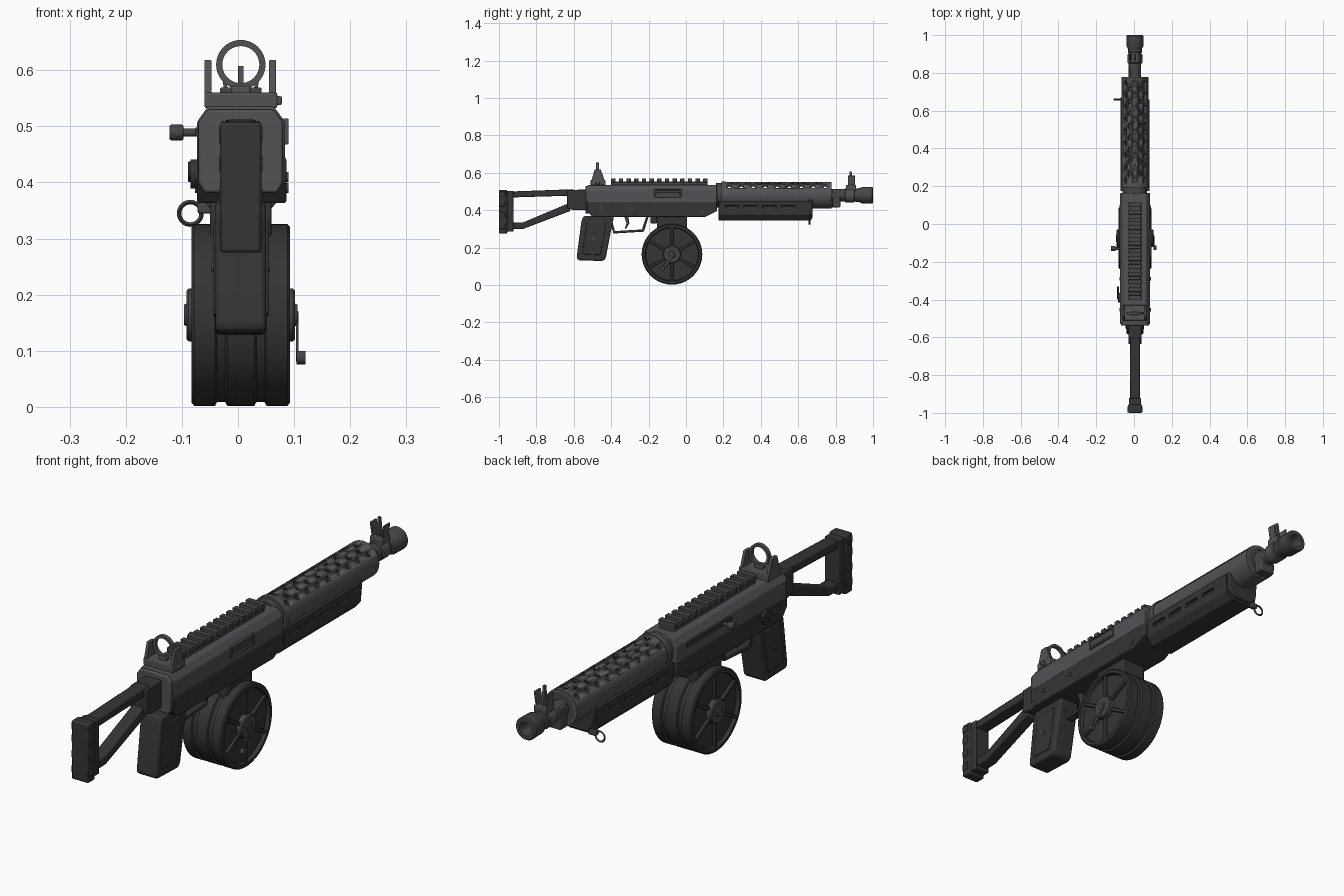
import bpy, bmesh, math
from mathutils import Vector, Matrix

if "Cube" in bpy.data.objects:
    bpy.data.objects.remove(bpy.data.objects["Cube"])

C = 0.005       # centre plane of the body
BORE = 0.48     # height of the barrel axis


def material(name, r, g, b):
    m = bpy.data.materials.new(name)
    m.use_nodes = True
    m.diffuse_color = (r, g, b, 1)
    m.node_tree.nodes["Principled BSDF"].inputs["Base Color"].default_value = (r, g, b, 1)
    return m


GREY = material("gunmetal grey", 0.085, 0.085, 0.09)
STEEL = material("dark steel", 0.06, 0.06, 0.062)
BLACK = material("black polymer", 0.035, 0.035, 0.035)


def finish(name, bm, mat, bevel=0.0):
    bmesh.ops.recalc_face_normals(bm, faces=bm.faces)
    me = bpy.data.meshes.new(name)
    bm.to_mesh(me)
    bm.free()
    me.materials.append(mat)
    ob = bpy.data.objects.new(name, me)
    bpy.context.collection.objects.link(ob)
    if bevel:
        mod = ob.modifiers.new("edge_bevel", "BEVEL")
        mod.width, mod.segments, mod.limit_method = bevel, 2, "ANGLE"
    bpy.ops.object.select_all(action="DESELECT")
    ob.select_set(True)
    bpy.context.view_layer.objects.active = ob
    bpy.ops.object.shade_smooth_by_angle(angle=math.radians(35))
    return ob


def place(axis, u, v, t):
    return (t, u, v) if axis == "x" else (u, t, v)


def add_prism(bm, axis, pts, a, b):
    """Extrude an outline: (y, z) along x, or (x, z) along y."""
    lo = [bm.verts.new(place(axis, u, v, a)) for u, v in pts]
    hi = [bm.verts.new(place(axis, u, v, b)) for u, v in pts]
    bm.faces.new(lo)
    bm.faces.new(hi[::-1])
    for i in range(len(pts)):
        j = (i + 1) % len(pts)
        bm.faces.new((lo[i], hi[i], hi[j], lo[j]))


def prism(name, axis, pts, a, b, mat, bevel=0.004):
    bm = bmesh.new()
    add_prism(bm, axis, pts, a, b)
    return finish(name, bm, mat, bevel)


def rect(u0, u1, v0, v1):
    return [(u0, v0), (u1, v0), (u1, v1), (u0, v1)]


def boxes(name, specs, mat, bevel=0.003):
    """Several boxes in one object, each x0, x1, y0, y1, z0, z1."""
    bm = bmesh.new()
    for x0, x1, y0, y1, z0, z1 in specs:
        add_prism(bm, "x", rect(y0, y1, z0, z1), x0, x1)
    return finish(name, bm, mat, bevel)


def lathe(name, axis, cu, cv, profile, mat, seg=40, closed=False):
    """Turn a profile of (position, radius) about an axis."""
    bm = bmesh.new()
    rings = []
    for t, r in profile:
        angles = [2 * math.pi * k / seg for k in range(seg)]
        rings.append([bm.verts.new(place(axis, cu + r * math.cos(a), cv + r * math.sin(a), t)) for a in angles])
    pairs = list(zip(rings, rings[1:])) + ([(rings[-1], rings[0])] if closed else [])
    for p, q in pairs:
        for k in range(seg):
            n = (k + 1) % seg
            bm.faces.new((p[k], p[n], q[n], q[k]))
    if not closed:
        bm.faces.new(rings[0])
        bm.faces.new(rings[-1])
    return finish(name, bm, mat)


def rod(name, axis, cu, cv, a, b, r, mat, seg=24):
    return lathe(name, axis, cu, cv, [(a, r), (b, r)], mat, seg)


def carve(ob, cutter):
    mod = ob.modifiers.new("cut", "BOOLEAN")
    mod.operation, mod.solver, mod.object = "DIFFERENCE", "EXACT", cutter
    bpy.context.view_layer.objects.active = ob
    bpy.ops.object.modifier_move_to_index(modifier="cut", index=0)
    bpy.ops.object.modifier_apply(modifier="cut")
    bpy.data.objects.remove(cutter)


# Skeleton stock
boxes("butt_pad", [(C - .037, C + .037, -1, -.955, .275, .508)], BLACK, .006)
boxes("butt_pad_ribs", [(C - .039, C + .039, -.998, -.965, z, z + .03) for z in (.3, .36, .42, .47)], BLACK)
boxes("stock_upright", [(C - .032, C + .032, -.957, -.922, .285, .503)], BLACK)
prism("stock_top_bar", "x", [(-.93, .468), (-.93, .5), (-.6, .512), (-.6, .478)], C - .027, C + .027, BLACK)
prism("stock_lower_strut", "x", [(-.93, .298), (-.87, .3), (-.62, .395), (-.62, .44), (-.875, .333), (-.93, .333)],
      C - .025, C + .025, BLACK)
prism("stock_mount", "x", [(-.635, .41), (-.6, .4), (-.53, .4), (-.53, .51), (-.635, .508)], C - .035, C + .035, BLACK)

# Receiver
prism("lower_receiver", "x", [(-.53, .4), (-.5, .363), (.1, .363), (.165, .395), (.165, .445), (-.53, .445)],
      C - .078, C + .081, BLACK)
prism("upper_receiver", "y", [(-.073, .44), (-.073, .508), (-.054, .535), (.064, .535), (.084, .508), (.084, .44)],
      -.525, .165, GREY, .003)
prism("receiver_rear_cap", "y", [(-.06, .382), (-.07, .4), (-.07, .508), (-.053, .53), (.063, .53), (.08, .508),
                                 (.08, .4), (.07, .382)], -.538, -.515, GREY)
boxes("ejection_port_frame", [(.08, .09, -.17, -.025, z, z + .008) for z in (.468, .506)]
      + [(.08, .09, y, y + .008, .468, .514) for y in (-.17, -.033)], GREY, .002)
boxes("ejection_port_door", [(.08, .087, -.162, -.033, .478, .496)], STEEL, .001)
boxes("handle_slot", [(-.076, -.07, -.18, .1, .482, .498)], BLACK, 0)
for i, (y, z) in enumerate([(-.455, .41), (-.29, .41), (.09, .39)]):
    rod(f"receiver_pin_{i}", "x", y, z, -.077, .09, .009, STEEL, 16)
rod("selector_disc", "x", -.39, .415, -.085, -.07, .026, BLACK)
prism("selector_lever", "x", [(-.4, .41), (-.385, .4), (-.33, .428), (-.335, .438)], -.089, -.08, BLACK, .002)
rod("charging_handle_stem", "x", -.13, .489, -.1, -.06, .007, STEEL, 16)
lathe("charging_handle_knob", "x", -.13, .489, [(-.122, .012), (-.119, .014), (-.1, .014), (-.097, .012)], STEEL, 20)

# Top rail
boxes("rail_base", [(C - .032, C + .032, -.4, .115, .533, .552)], STEEL)
boxes("rail_teeth", [(C - .037, C + .037, -.4 + i * .041, -.377 + i * .041, .549, .569) for i in range(13)],
      STEEL, .002)

# Rear sight
boxes("rear_sight_base", [(-.06, .07, -.51, -.43, .533, .56), (.06, .078, -.48, -.46, .538, .554)], GREY)
for side, x in (("right", -.06), ("left", .055)):
    prism(f"rear_sight_ear_{side}", "x", [(-.508, .55), (-.488, .618), (-.456, .618), (-.432, .55)], x, x + .013, GREY, .002)
lathe("rear_sight_ring", "y", C, .61, [(-.48, .033), (-.48, .044), (-.465, .044), (-.465, .033)], GREY, 40, True)
boxes("rear_sight_ring_foot", [(C - .017, C + .017, -.485, -.46, .555, .572)], GREY)

# Drum magazine, its spokes, hubs and crank
DY, DZ = -.075, .164
half = [(-.074, .02), (-.074, .14), (-.088, .144), (-.088, .156), (-.083, .162), (-.046, .162), (-.042, .155),
        (-.028, .155), (-.024, .162)]
lathe("drum", "x", DY, DZ, [(C + t, r) for t, r in half] + [(C - t, r) for t, r in reversed(half)], BLACK, 64)
bm = bmesh.new()
for side in (-1, 1):
    for k in range(6):
        turn = Matrix.Rotation(math.radians(60 * k + 30), 4, "X")
        shift = Matrix.Translation((C + side * .078, DY, DZ))
        bmesh.ops.create_cube(bm, size=1, matrix=shift @ turn @ Matrix.Translation((0, .09, 0))
                              @ Matrix.Diagonal((.014, .11, .014, 1)))
finish("drum_spokes", bm, BLACK, .002)
for side, name in ((-1, "right"), (1, "left")):
    lathe(f"drum_hub_{name}", "x", DY, DZ,
          [(C + side * t, r) for t, r in ((.07, .047), (.093, .047), (.097, .043), (.097, .02), (.101, .018))], STEEL)
prism("crank_arm", "x", [(-.07, .172), (-.125, .098), (-.135, .085), (-.118, .08), (-.062, .158)], .103, .108, STEEL, .002)
rod("crank_knob", "x", -.126, .088, .104, .12, .012, STEEL, 20)
boxes("magazine_tower", [(C - .055, C + .055, -.155, .005, .29, .368)], BLACK, .006)
boxes("magazine_catch", [(C - .02, C + .02, -.19, -.155, .33, .368)], BLACK)

# Grip and trigger
prism("grip", "x", [(-.55, .368), (-.56, .335), (-.585, .145), (-.575, .132), (-.445, .128), (-.43, .14), (-.405, .27),
                    (-.385, .368)], C - .045, C + .045, BLACK, .01)
prism("grip_panels", "x", [(-.53, .335), (-.556, .165), (-.457, .16), (-.427, .335)], C - .049, C + .049, BLACK, .003)
for side in (-1, 1):
    rod(f"grip_screw_{side}", "x", -.495, .25, C, C + side * .052, .009, STEEL, 16)
prism("trigger_guard", "x", [(-.405, .365), (-.405, .335), (-.388, .275), (-.225, .285), (-.2, .365), (-.213, .365),
                             (-.235, .297), (-.38, .288), (-.393, .335), (-.393, .365)], C - .017, C + .017, BLACK, .002)
prism("trigger", "x", [(-.33, .365), (-.318, .33), (-.328, .302), (-.32, .3), (-.303, .33), (-.308, .365)],
      C - .008, C + .008, STEEL, .002)

# Perforated barrel shroud
shroud = lathe("barrel_shroud", "y", C, BORE, [(.195, .056), (.195, .071), (.778, .071), (.778, .056)], GREY, 64, True)
bm = bmesh.new()
for row in range(-2, 3):
    for k in range(9 if row % 2 == 0 else 8):
        y = .232 + .064 * k + (.032 if row % 2 else 0)
        m = (Matrix.Translation((C, y, BORE)) @ Matrix.Rotation(math.radians(24 * row), 4, "Y")
             @ Matrix.Translation((0, 0, .065)))
        bmesh.ops.create_cone(bm, cap_ends=True, segments=14, radius1=.012, radius2=.012, depth=.03, matrix=m)
carve(shroud, finish("hole_cutter", bm, BLACK))
rod("shroud_collar", "y", C, BORE, .16, .2, .065, STEEL, 48)
lathe("shroud_rear_ring", "y", C, BORE, [(.19, .06), (.19, .074), (.21, .074), (.21, .06)], GREY, 48, True)
rod("shroud_front_cap", "y", C, BORE, .765, .775, .06, STEEL, 48)

# Handguard with side slots, and the tube under the barrel
guard = prism("handguard", "y", [(-.042, .345), (-.068, .375), (-.072, .45), (.082, .45), (.078, .375), (.052, .345)],
              .175, .66, BLACK, .005)
carve(guard, boxes("slot_cutter", [(x, x + .03, y, y + .07, .408, .424) for x in (-.09, .07)
                                   for y in (.21, .31, .41, .51)], BLACK, 0))
prism("handguard_end_plate", "y", [(-.035, .355), (-.06, .38), (-.066, .455), (.076, .455), (.07, .38), (.045, .355)],
      .65, .675, BLACK)
rod("under_tube", "y", C, .437, .66, .8, .022, STEEL)
lathe("sling_ring", "y", -.085, .345, [(.655, .02), (.66, .024), (.665, .02), (.66, .016)], STEEL, 32, True)
boxes("sling_ring_mount", [(-.072, -.04, .65, .67, .345, .365)], STEEL)

# Barrel, gas block and muzzle
rod("barrel", "y", C, BORE, .2, .93, .033, STEEL, 40)
boxes("gas_block", [(C - .032, C + .032, .782, .825, .415, .505)], STEEL, .005)
lathe("muzzle_brake", "y", C, BORE, [(.905, .02), (.905, .036), (.93, .038), (.94, .044), (.995, .045), (1, .041),
                                     (1, .027), (.94, .024)], STEEL, 40)
lathe("sight_band", "y", C, BORE, [(.85, .035), (.853, .039), (.897, .039), (.9, .035)], GREY, 40)

# Front sight
boxes("front_sight_base", [(C - .026, C + .026, .855, .91, .505, .535)], GREY)
prism("front_sight_post", "x", [(.868, .53), (.875, .608), (.885, .608), (.897, .53)], C - .005, C + .005, GREY, .001)
for side in (-1, 1):
    ear = [(C + side * u, v) for u, v in ((.016, .53), (.024, .53), (.033, .585), (.027, .585))]
    prism(f"front_sight_ear_{side}", "y", ear, .865, .903, GREY, .002)
